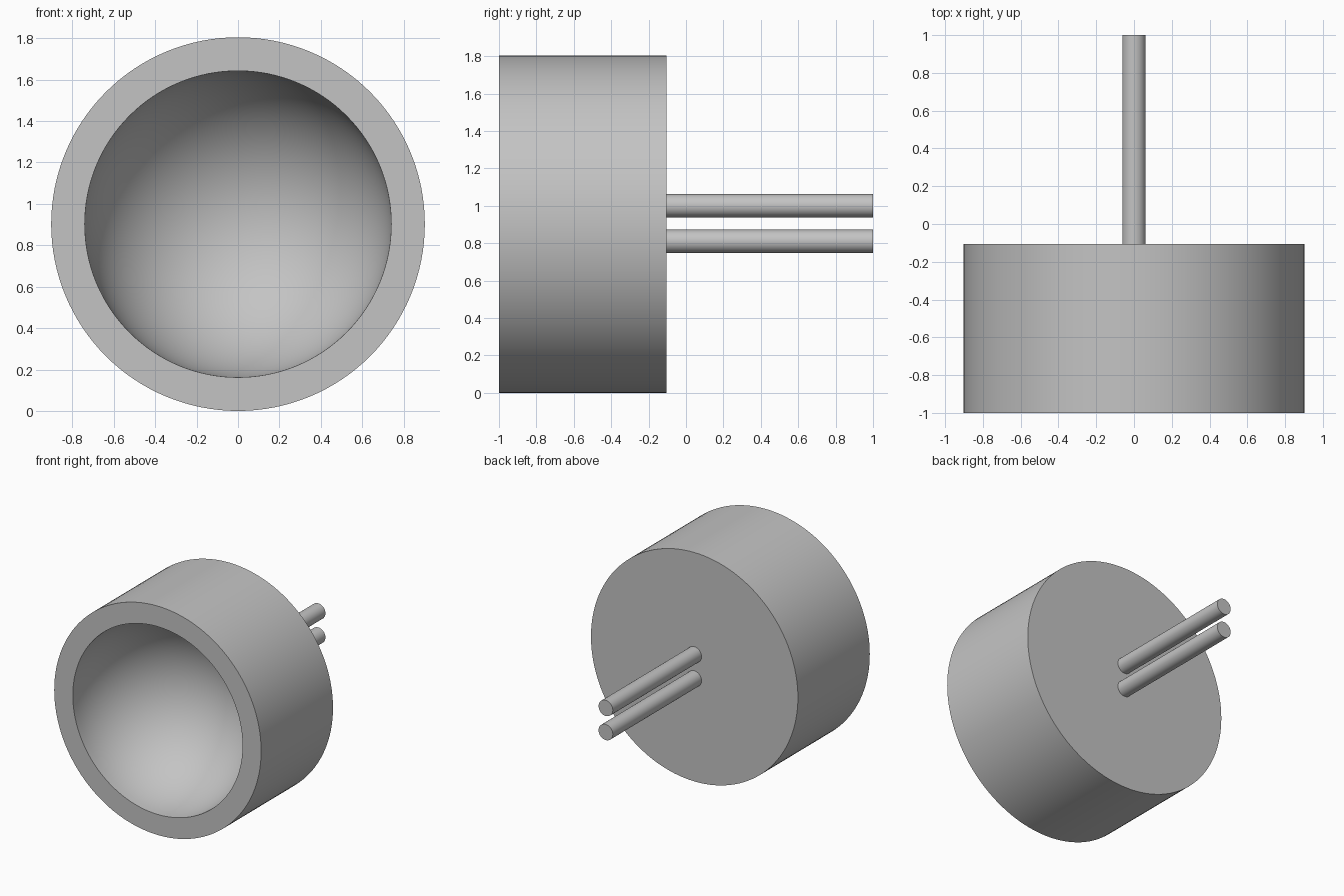
import bpy, bmesh, math
from mathutils import Matrix, Vector

if "Cube" in bpy.data.objects:
    bpy.data.objects.remove(bpy.data.objects["Cube"], do_unlink=True)

RADIUS, BOWL, FRONT, BACK = 0.902, 0.74, -1.0, -0.105
CENTRE_Z = RADIUS

grey = bpy.data.materials.new("plain grey")
grey.use_nodes = True
colour = (0.55, 0.55, 0.55, 1)
grey.diffuse_color = colour
grey.node_tree.nodes["Principled BSDF"].inputs["Base Color"].default_value = colour


def finish(name, bm):
    """Turn a bmesh into a smooth grey object with sharp rims."""
    bmesh.ops.recalc_face_normals(bm, faces=bm.faces)
    mesh = bpy.data.meshes.new(name)
    bm.to_mesh(mesh)
    bm.free()
    mesh.materials.append(grey)
    obj = bpy.data.objects.new(name, mesh)
    bpy.context.collection.objects.link(obj)
    bpy.ops.object.select_all(action='DESELECT')
    obj.select_set(True)
    bpy.context.view_layer.objects.active = obj
    bpy.ops.object.shade_smooth_by_angle(angle=math.radians(30))
    return obj


def lathe(name, profile, z, steps):
    """Spin (radius, y) points around a y-directed axis at height z."""
    bm = bmesh.new()
    verts = [bm.verts.new((r, y, z)) for r, y in profile]
    edges = [bm.edges.new(pair) for pair in zip(verts, verts[1:])]
    bmesh.ops.spin(bm, geom=verts + edges, cent=(0, 0, z), axis=(0, 1, 0),
                   angle=math.tau, steps=steps, use_duplicate=False)
    bmesh.ops.remove_doubles(bm, verts=bm.verts, dist=0.0001)
    return finish(name, bm)


# Round housing with a hemispherical bowl sunk into the front
arc = [i * math.pi / 48 for i in range(25)]
bowl = [(BOWL * math.cos(a), FRONT + BOWL * math.sin(a)) for a in arc]
lathe("bowl_housing", [(0, BACK), (RADIUS, BACK), (RADIUS, FRONT)] + bowl,
      CENTRE_Z, 128)

# Two pins leaving the back, one above the other
for name, z in (("upper_pin", 1.0), ("lower_pin", 0.81)):
    bm = bmesh.new()
    length = 1 - BACK
    place = Matrix.Translation(Vector((0, BACK + length / 2, z)))
    bmesh.ops.create_cone(bm, cap_ends=True, segments=48, radius1=0.062,
                          radius2=0.062, depth=length,
                          matrix=place @ Matrix.Rotation(math.pi / 2, 4, 'X'))
    finish(name, bm)
